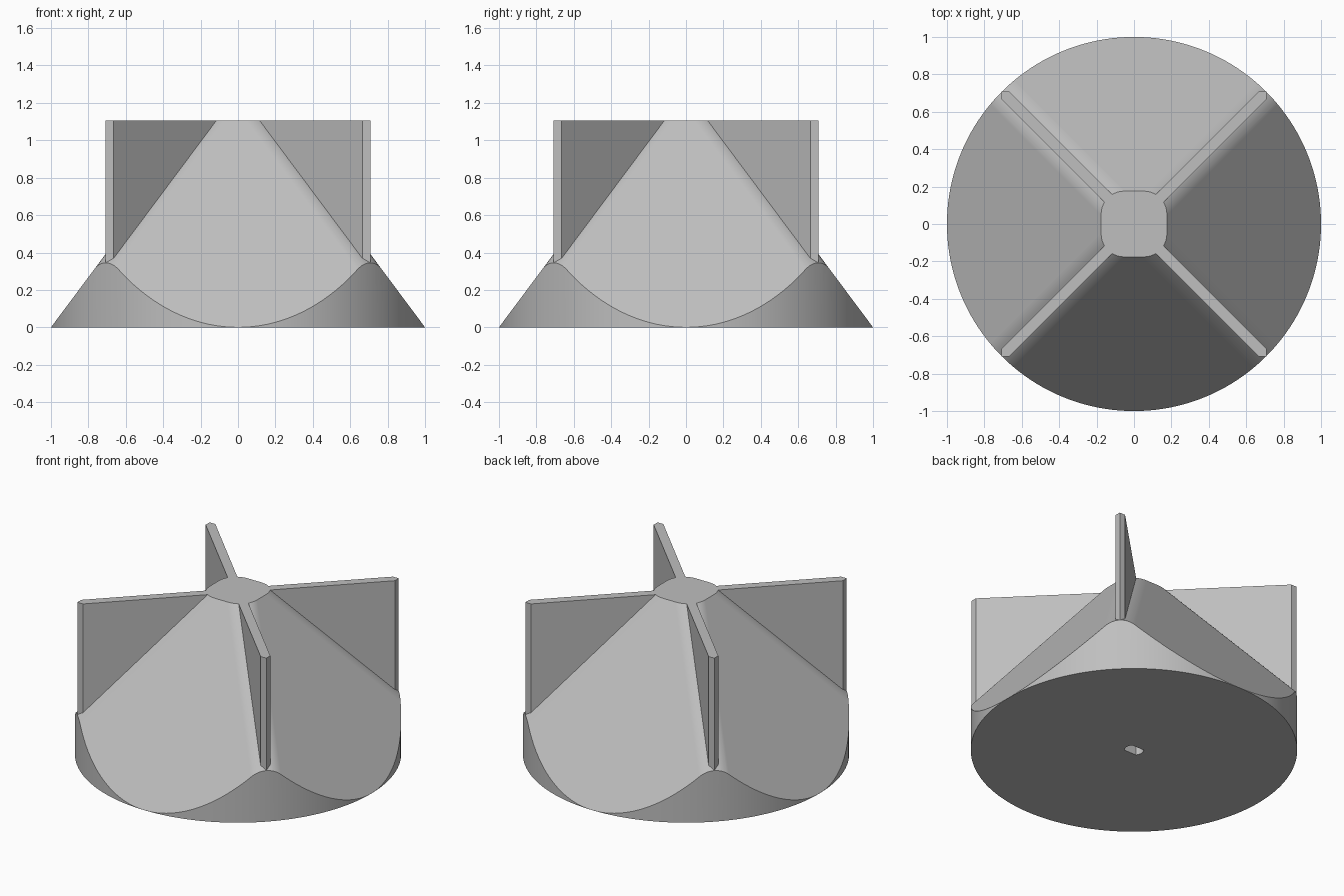
import bpy
import bmesh
from math import sin, cos, pi, atan, asin, sqrt, radians

old = bpy.data.objects.get("Cube")
if old:
    bpy.data.objects.remove(old, do_unlink=True)

HEIGHT = 1.105
TOP_HALF = 0.176                       # half width of the flat top
RUN = (1 - TOP_HALF) / HEIGHT          # inward run per unit of height
ROUND = 0.1625                         # radius of the rounded ridges
RIB_HALF = 0.03
TIP = sqrt(0.5)                        # rib corner lies on the unit circle

grey = bpy.data.materials.new("plain_grey")
grey.use_nodes = True
colour = (0.52, 0.52, 0.52, 1)
grey.diffuse_color = colour
grey.node_tree.nodes["Principled BSDF"].inputs["Base Color"].default_value = colour


def loft(name, lower, upper, z0, z1):
    """Closed solid between two matching outlines."""
    bm = bmesh.new()
    a = [bm.verts.new((x, y, z0)) for x, y in lower]
    b = [bm.verts.new((x, y, z1)) for x, y in upper]
    n = len(a)
    bm.faces.new(a[::-1])
    bm.faces.new(b)
    for i in range(n):
        j = (i + 1) % n
        bm.faces.new((a[i], a[j], b[j], b[i]))
    bmesh.ops.recalc_face_normals(bm, faces=bm.faces)
    mesh = bpy.data.meshes.new(name)
    bm.to_mesh(mesh)
    bm.free()
    mesh.materials.append(grey)
    obj = bpy.data.objects.new(name, mesh)
    bpy.context.collection.objects.link(obj)
    return obj


def turned(x, y, angle):
    return (x * cos(angle) - y * sin(angle), x * sin(angle) + y * cos(angle))


def rounded_square(z, steps=14):
    """Level section of a pyramid whose ridges have a constant radius."""
    half = 1 - RUN * z
    stretch = 1 / sin(atan(1 / (RUN * sqrt(2))))
    t = atan(stretch)
    centre = half * sqrt(2) - ROUND * (stretch * sin(t) + cos(t))
    points = []
    for k in range(4):
        for i in range(steps + 1):
            a = (pi / 2 - t) * (2 * i / steps - 1)
            points.append(turned(centre + ROUND * stretch * cos(a),
                                 ROUND * sin(a), pi / 4 + k * pi / 2))
    return points


def circle(radius, count):
    return [turned(radius, 0, 2 * pi * i / count) for i in range(count)]


def combine(obj, tool, operation):
    mod = obj.modifiers.new(operation.title(), 'BOOLEAN')
    mod.operation = operation
    mod.solver = 'EXACT'
    mod.object = tool
    bpy.context.view_layer.objects.active = obj
    bpy.ops.object.modifier_apply(modifier=mod.name)
    bpy.data.objects.remove(tool, do_unlink=True)


# Four-sided body trimmed to a round base
body = loft("pyramid_body", rounded_square(-0.2), rounded_square(HEIGHT), -0.2, HEIGHT)
drum = loft("round_trim", circle(1, 160), circle(1, 160), 0, HEIGHT + 0.3)
combine(body, drum, 'INTERSECT')

# Shaft hole with two flats
R, FLAT = 0.06, 0.038
end = asin(FLAT / R)
arc = [-end + 2 * end * i / 10 for i in range(11)]
hole = [turned(R, 0, a + side) for side in (0, pi) for a in arc]
combine(body, loft("shaft_cutter", hole, hole, -0.1, 0.3), 'DIFFERENCE')

bpy.ops.object.select_all(action='DESELECT')
body.select_set(True)
bpy.context.view_layer.objects.active = body
bpy.ops.object.shade_smooth_by_angle(angle=radians(25))
weighted = body.modifiers.new("Even shading", 'WEIGHTED_NORMAL')
weighted.keep_sharp = True

# Upright ribs along the ridges, each with a pointed outer edge
reach = TIP * sqrt(2)
rib = [(0.195, -RIB_HALF), (reach - RIB_HALF, -RIB_HALF), (reach, 0),
       (reach - RIB_HALF, RIB_HALF), (0.195, RIB_HALF)]
for k, place in enumerate(("back_left", "back_right", "front_right", "front_left")):
    outline = [turned(x, y, pi / 4 + k * pi / 2) for x, y in rib]
    loft(place + "_rib", outline, outline, 0.3, HEIGHT)
